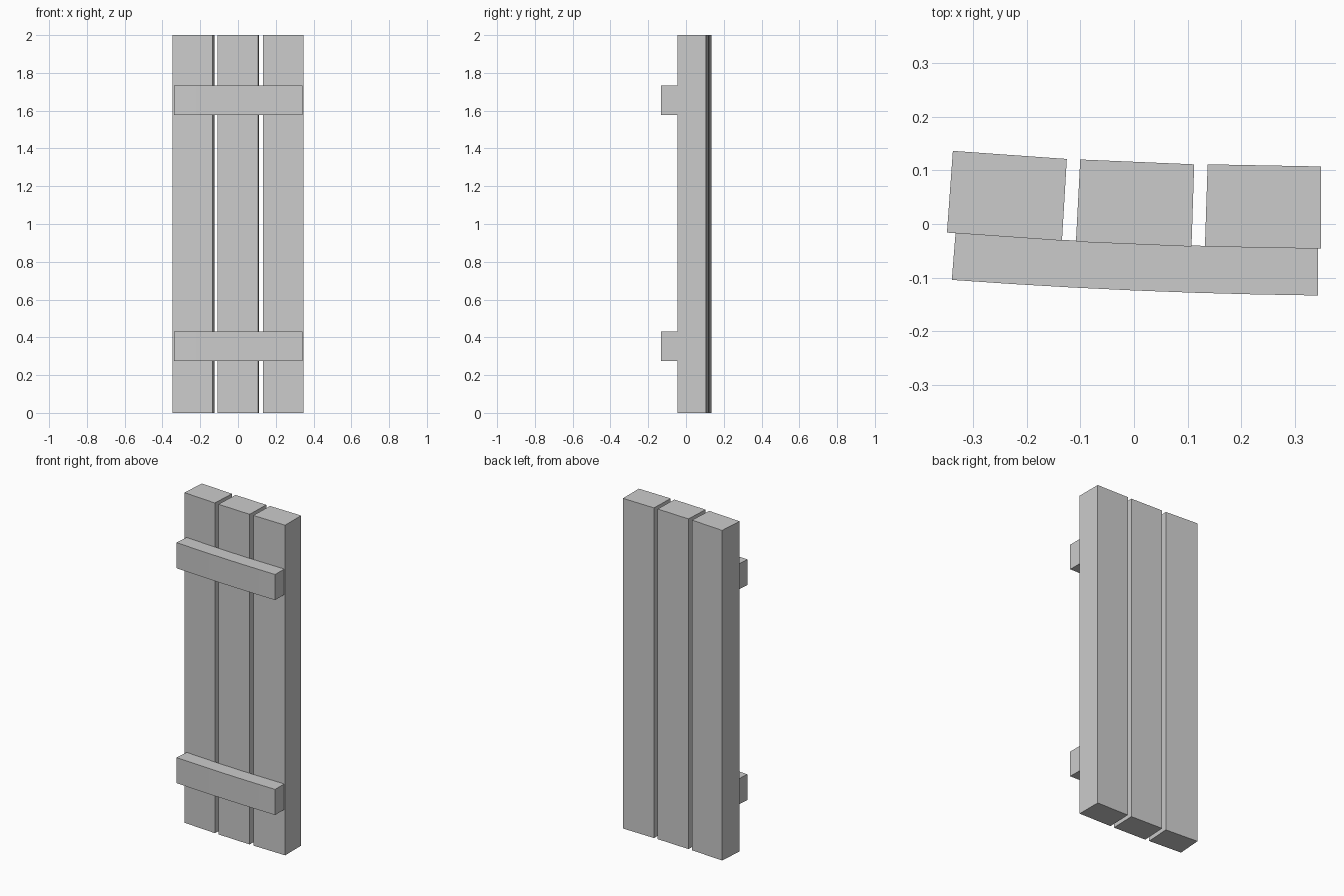
import bpy, bmesh

if "Cube" in bpy.data.objects:
    bpy.data.objects.remove(bpy.data.objects["Cube"])

grey = bpy.data.materials.new("plain grey")
grey.diffuse_color = (0.6, 0.6, 0.6, 1.0)
grey.use_nodes = True
grey.node_tree.nodes["Principled BSDF"].inputs["Base Color"].default_value = grey.diffuse_color


def prism(name, outline, z0, z1):
    """Extrude a counter-clockwise plan outline from z0 to z1."""
    bm = bmesh.new()
    face = bm.faces.new([bm.verts.new((x, y, z0)) for x, y in outline])
    result = bmesh.ops.extrude_face_region(bm, geom=[face])
    for v in result["geom"]:
        if isinstance(v, bmesh.types.BMVert):
            v.co.z = z1
    bmesh.ops.recalc_face_normals(bm, faces=bm.faces)
    mesh = bpy.data.meshes.new(name)
    bm.to_mesh(mesh)
    bm.free()
    mesh.materials.append(grey)
    obj = bpy.data.objects.new(name, mesh)
    bpy.context.collection.objects.link(obj)
    return obj


# Three upright planks, following a slight bend
planks = {
    "left_plank": [(-0.348, -0.016), (-0.134, -0.031), (-0.125, 0.121), (-0.337, 0.136)],
    "middle_plank": [(-0.108, -0.033), (0.107, -0.042), (0.112, 0.111), (-0.100, 0.120)],
    "right_plank": [(0.132, -0.042), (0.348, -0.046), (0.348, 0.107), (0.137, 0.111)],
}
for name, outline in planks.items():
    prism(name, outline, 0.0, 2.0)


# Bent battens across the front
def bend(start, end, sag, steps=6):
    points = []
    for i in range(steps + 1):
        t = i / steps
        points.append((start[0] + (end[0] - start[0]) * t,
                       start[1] + (end[1] - start[1]) * t - 4 * sag * t * (1 - t)))
    return points


front = bend((-0.339, -0.104), (0.342, -0.133), 0.0052)
back = bend((-0.332, -0.017), (0.342, -0.045), 0.0052)
for name, z0 in (("lower_batten", 0.276), ("upper_batten", 1.578)):
    prism(name, front + back[::-1], z0, z0 + 0.155)
